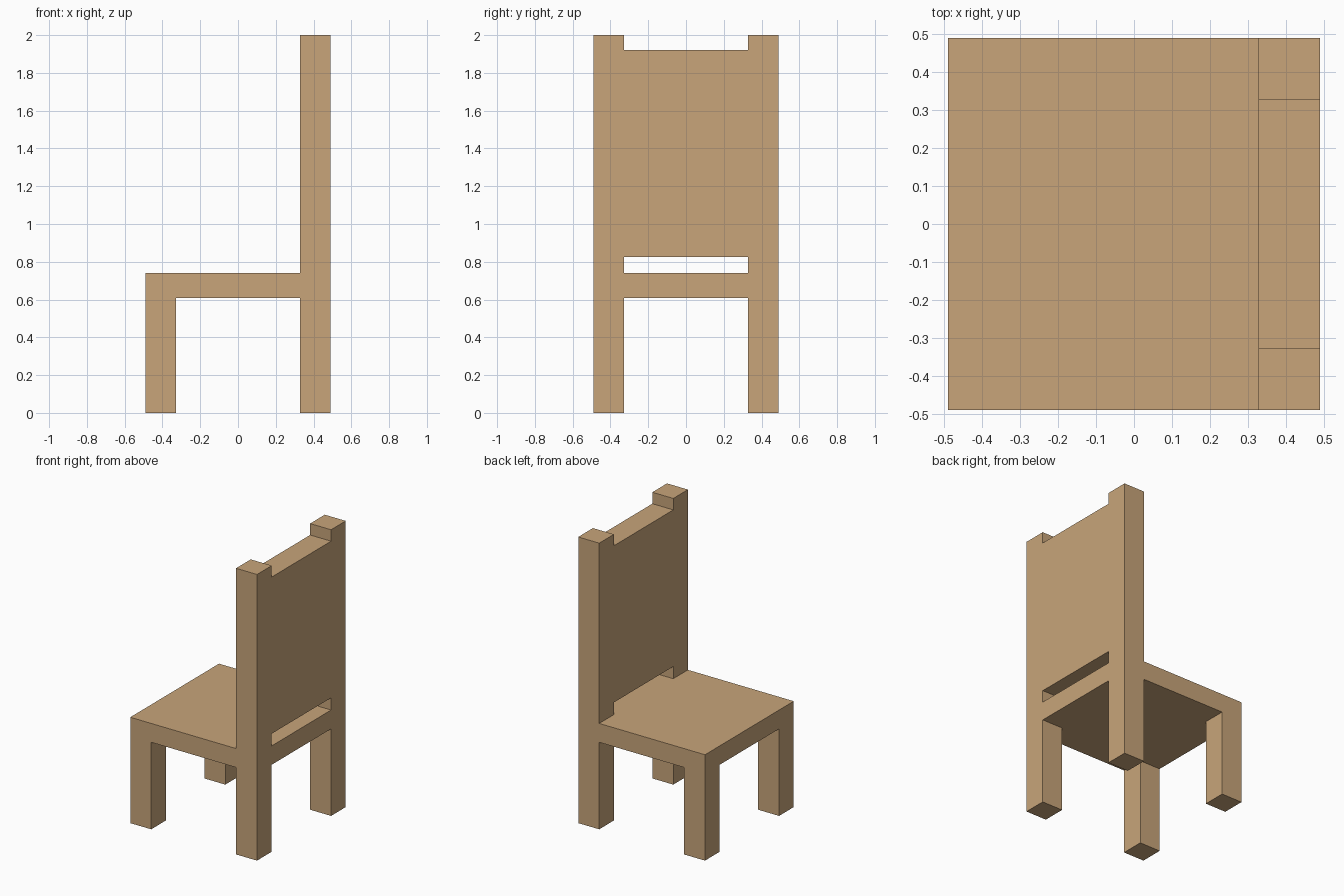
import bpy
import bmesh
from mathutils import Vector

cube = bpy.data.objects.get("Cube")
if cube:
    bpy.data.objects.remove(cube, do_unlink=True)

# Main dimensions
OUT = 0.49          # half width of the chair
INN = 0.328         # inner face of the legs and posts
SEAT_LOW, SEAT_TOP = 0.608, 0.74
BACK_LOW, BACK_TOP = 0.825, 1.92
HEIGHT = 2.0

wood = bpy.data.materials.new("light_wood")
wood.use_nodes = True
colour = (0.578, 0.376, 0.195, 1.0)
wood.diffuse_color = colour
wood.node_tree.nodes["Principled BSDF"].inputs["Base Color"].default_value = colour


def box(name, low, high):
    """Flat-faced box between two opposite corners."""
    low, high = Vector(low), Vector(high)
    bm = bmesh.new()
    bmesh.ops.create_cube(bm, size=1)
    bmesh.ops.scale(bm, vec=high - low, verts=bm.verts)
    bmesh.ops.translate(bm, vec=(low + high) / 2, verts=bm.verts)
    mesh = bpy.data.meshes.new(name)
    bm.to_mesh(mesh)
    bm.free()
    mesh.materials.append(wood)
    obj = bpy.data.objects.new(name, mesh)
    bpy.context.collection.objects.link(obj)
    return obj


# Seat slab, with a rail closing it between the back posts
box("seat", (-OUT, -OUT, SEAT_LOW), (INN, OUT, SEAT_TOP))
box("rear_seat_rail", (INN, -INN, SEAT_LOW), (OUT, INN, SEAT_TOP))

# Short legs under the seat and full-height back posts, on both sides
for side, y0, y1 in (("near", -OUT, -INN), ("far", INN, OUT)):
    box(f"short_leg_{side}", (-OUT, y0, 0), (-INN, y1, SEAT_LOW))
    box(f"back_post_{side}", (INN, y0, 0), (OUT, y1, HEIGHT))

# Backrest panel, flush with the posts and raised above the seat
box("backrest", (INN, -INN, BACK_LOW), (OUT, INN, BACK_TOP))
